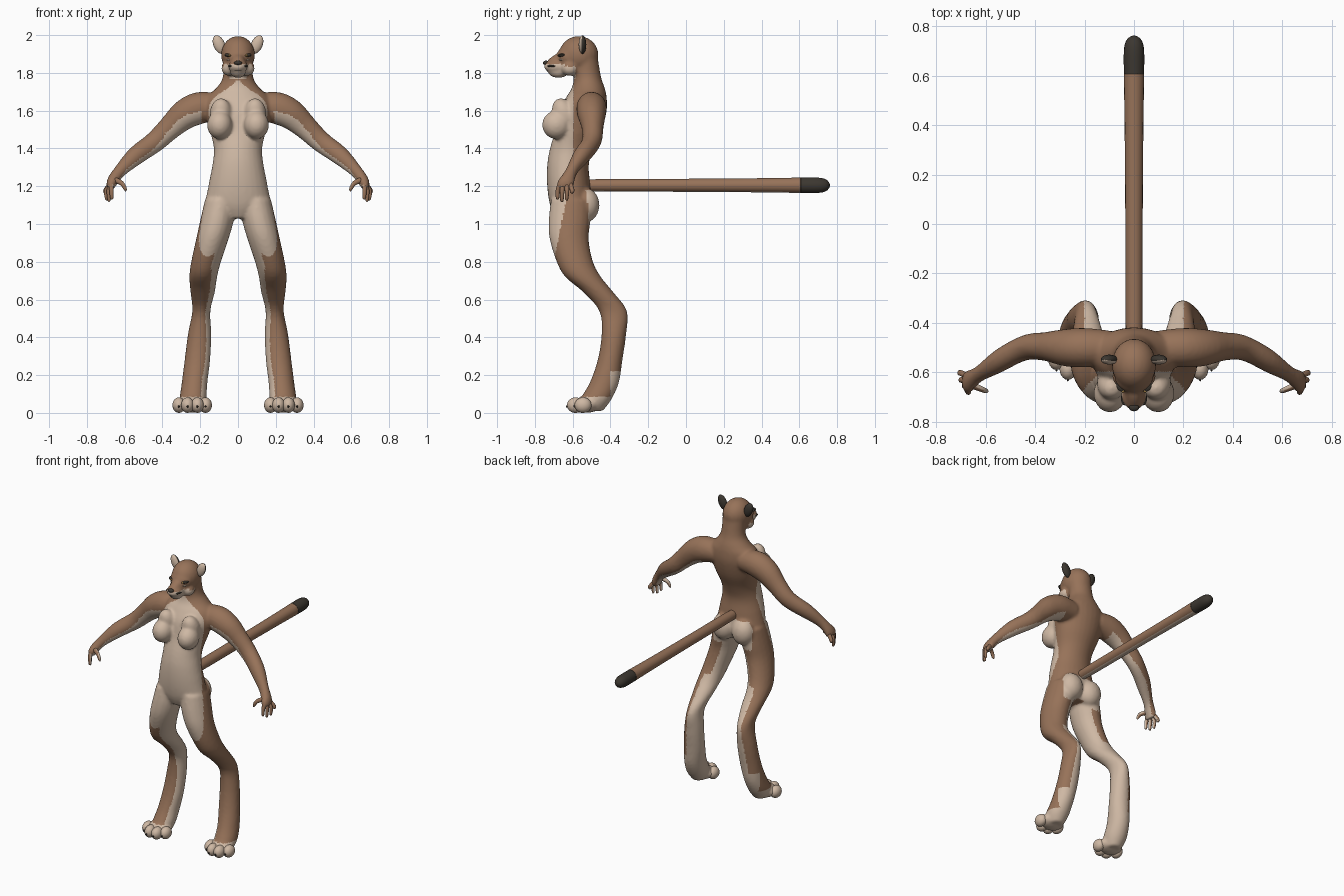
import bpy, bmesh, math
from mathutils import Vector, Matrix

cube = bpy.data.objects.get("Cube")
if cube:
    bpy.data.objects.remove(cube, do_unlink=True)

X, Y, Z = Vector((1, 0, 0)), Vector((0, 1, 0)), Vector((0, 0, 1))
BROWN, CREAM, DARK, AMBER = range(4)


def material(name, rgb):
    mat = bpy.data.materials.new(name)
    mat.use_nodes = True
    colour = (*rgb, 1)
    mat.diffuse_color = colour
    mat.node_tree.nodes["Principled BSDF"].inputs["Base Color"].default_value = colour
    return mat


MATERIALS = [material("brown fur", (.31, .17, .10)), material("cream fur", (.62, .48, .37)),
             material("dark fur", (.045, .038, .03)), material("amber eye", (.5, .3, .08))]


def spline(rows, steps=4):
    """Smooth interpolation through rows of numbers."""
    result = []
    last = len(rows) - 1
    for i in range(last):
        quad = [rows[max(0, i - 1)], rows[i], rows[i + 1], rows[min(last, i + 2)]]
        for k in range(steps):
            t = k / steps
            result.append([b + .5 * t * (c - a + t * (2 * a - 5 * b + 4 * c - d
                           + t * (3 * (b - c) + d - a))) for a, b, c, d in zip(*quad)])
    return result + [list(rows[-1])]


def loft(bm, rows, u, v=None, sides=20, steps=4):
    """Elliptic sections (x, y, z, radius_u, radius_v); without v they follow the path."""
    rows = spline(rows, steps)
    points = [Vector(r[:3]) for r in rows]
    rings = []
    for i, row in enumerate(rows):
        tangent = points[min(i + 1, len(rows) - 1)] - points[max(i - 1, 0)]
        side = v or tangent.cross(u).normalized()
        ring = []
        for k in range(sides):
            angle = math.tau * k / sides
            ring.append(bm.verts.new(points[i] + u * max(row[3], .001) * math.cos(angle)
                                     + side * max(row[4], .001) * math.sin(angle)))
        rings.append(ring)
    for a, b in zip(rings, rings[1:]):
        for k in range(sides):
            n = (k + 1) % sides
            bm.faces.new((a[k], a[n], b[n], b[k]))
    bm.faces.new(rings[0][::-1])
    bm.faces.new(rings[-1])


def ball(bm, centre, radii, tilt=0, axis="Y"):
    matrix = Matrix.Translation(centre) @ Matrix.Rotation(tilt, 4, axis) @ Matrix.Diagonal((*radii, 1))
    bmesh.ops.create_uvsphere(bm, u_segments=20, v_segments=14, radius=1, matrix=matrix)


def make(name, bm, rule):
    """Turn a bmesh into a smooth object; rule is a colour or a function of centre and normal."""
    bmesh.ops.recalc_face_normals(bm, faces=bm.faces)
    mesh = bpy.data.meshes.new(name)
    bm.to_mesh(mesh)
    bm.free()
    obj = bpy.data.objects.new(name, mesh)
    bpy.context.collection.objects.link(obj)
    paint(obj, rule)
    return obj


def paint(obj, rule):
    mesh = obj.data
    mesh.materials.clear()
    for mat in MATERIALS:
        mesh.materials.append(mat)
    for face in mesh.polygons:
        face.use_smooth = True
        face.material_index = rule(face.center, face.normal) if callable(rule) else rule


def single(name, centre, radii, rule, tilt=0, axis="Y"):
    bm = bmesh.new()
    ball(bm, centre, radii, tilt, axis)
    return make(name, bm, rule)


# Body: overlapping volumes fused into one skin
body = bmesh.new()
# torso and neck: height, front, back, half width
TORSO = [(1.03, -.69, -.53, .07), (1.1, -.72, -.50, .165), (1.2, -.735, -.505, .157),
         (1.31, -.735, -.515, .136), (1.4, -.72, -.49, .128), (1.5, -.69, -.445, .15),
         (1.6, -.67, -.42, .172), (1.67, -.635, -.42, .165), (1.72, -.605, -.43, .115),
         (1.78, -.595, -.45, .08), (1.9, -.61, -.47, .078)]
loft(body, [(0, (f + b) / 2, z, w, (b - f) / 2) for z, f, b, w in TORSO], X, Y, 28)

# head, muzzle and jaw
ball(body, (0, -.568, 1.895), (.09, .105, .1))
ball(body, (0, -.62, 1.885), (.078, .065, .062))
ball(body, (0, -.67, 1.868), (.038, .075, .036), .4, "X")
ball(body, (0, -.69, 1.835), (.053, .063, .037))
ball(body, (0, -.675, 1.805), (.042, .055, .032))

# leg: height, inner, outer, front, back
LEG = [(1.13, .01, .175, -.715, -.5), (1.02, .022, .2, -.727, -.505), (.92, .05, .222, -.722, -.515),
       (.8, .09, .248, -.685, -.492), (.72, .11, .258, -.64, -.45), (.64, .122, .252, -.545, -.385),
       (.54, .146, .242, -.46, -.312), (.42, .142, .265, -.447, -.316), (.28, .147, .283, -.468, -.336),
       (.16, .162, .298, -.51, -.355), (.07, .168, .308, -.56, -.395), (.01, .19, .285, -.56, -.44)]
# arm: position, depth radius, thickness radius
ARM = [(.1, -.5, 1.62, .07, .07), (.2, -.5, 1.615, .08, .085), (.28, -.5, 1.58, .075, .08),
       (.36, -.495, 1.51, .058, .064), (.44, -.5, 1.435, .052, .056), (.54, -.55, 1.362, .05, .05),
       (.625, -.605, 1.28, .034, .034), (.665, -.635, 1.225, .045, .03), (.675, -.64, 1.19, .045, .02)]
for s in (1, -1):
    loft(body, [(s * (i + o) / 2, (f + b) / 2, z, (o - i) / 2, (b - f) / 2)
                for z, i, o, f, b in LEG], X, Y)
    loft(body, [(s * x, *rest) for x, *rest in ARM], Y)
    ball(body, (s * .097, -.685, 1.525), (.067, .077, .076))
    ball(body, (s * .09, -.645, 1.58), (.06, .06, .09), .4, "X")
    ball(body, (s * .075, -.53, 1.1), (.078, .072, .09))
    ball(body, (s * .045, -.615, 1.825), (.044, .045, .042))
    ball(body, (s * .24, -.525, .045), (.085, .07, .045))


def body_colour(c, n):
    side = 1 if c.x > 0 else -1
    out, width = n.x * side, abs(c.x)
    if c.z > 1.77:                                      # face and throat
        limit = 1.845 if c.y < -.64 else 1.835
        return CREAM if c.y < -.585 and c.z < limit else BROWN
    if width > .19 and c.z > 1.08 and c.z > 1.95 - 3 * width:   # arms, pale below
        return CREAM if n.z + .25 * n.y < -.4 else BROWN
    if c.z > 1.3:                                       # chest and belly
        return CREAM if c.y < -.595 else BROWN
    if c.z < .085:
        return CREAM
    if c.z < .76:                                       # lower leg, pale inside and behind
        heel = c.z < .22 and c.y > -.4
        return CREAM if heel or .5 * n.y - out > .2 else BROWN
    if .99 < c.z < 1.18 and c.y > -.53 and width < .15:  # seat
        return CREAM
    edge = -.6 - .2 * (1.3 - c.z)
    return CREAM if c.y < edge or (c.z < 1.05 and out < -.45) else BROWN


skin = make("body", body, BROWN)
remesh = skin.modifiers.new("fuse", "REMESH")
remesh.mode = "VOXEL"
remesh.voxel_size = .009
smooth = skin.modifiers.new("soften", "SMOOTH")
smooth.factor = .5
smooth.iterations = 7
graph = bpy.context.evaluated_depsgraph_get()
fused = bpy.data.meshes.new_from_object(skin.evaluated_get(graph))
skin.modifiers.clear()
skin.data = fused
paint(skin, body_colour)


# Tail with dark tip and pale underside
def tail_colour(c, n):
    return DARK if c.y > .6 else CREAM if n.z < -.8 else BROWN


tail = bmesh.new()
TAIL = [(-.54, .03), (-.4, .034), (0, .035), (.4, .038), (.59, .041), (.61, .041),
        (.7, .041), (.74, .032), (.757, .016), (.762, .002)]
loft(tail, [(0, y, 1.205, r, r) for y, r in TAIL], X, Z, 18)
make("tail", tail, tail_colour)

# Nose and mouth
single("nose", (0, -.742, 1.853), (.021, .015, .012), DARK)
single("mouth", (0, -.713, 1.812), (.03, .026, .003), DARK)

for s, label in ((1, "left"), (-1, "right")):
    # ear: dark behind, pale in front
    single(label + "_ear", (s * .1, -.548, 1.95), (.03, .02, .052),
           lambda c, n: DARK if n.y > -.25 else CREAM, s * .4)
    # eye with dark rim, brow stripe and whisker patch
    single(label + "_eye_rim", (s * .045, -.652, 1.892), (.027, .026, .01), DARK, s * -.15)
    single(label + "_iris", (s * .045, -.658, 1.892), (.011, .024, .007), AMBER)
    single(label + "_cheek_mark", (s * .04, -.652, 1.868), (.022, .02, .008), CREAM, s * -.2)
    single(label + "_whisker_patch", (s * .036, -.706, 1.836), (.017, .027, .008), DARK)

    # fingers and thumb
    hand = bmesh.new()
    for y, reach, tip in ((-.602, .7, 1.16), (-.63, .695, 1.125), (-.655, .682, 1.118), (-.678, .668, 1.13)):
        knuckle = .64 + .5 * (y - .0) + .34
        loft(hand, [(s * .672, y * .7 - .192, 1.215, .013, .015), (s * (reach + .002), y, 1.178, .012, .012),
                    (s * reach, y - .002, tip + .008, .009, .009), (s * (reach - .003), y, tip, .002, .002)],
             Y, sides=10)
    loft(hand, [(s * .655, -.65, 1.235, .016, .016), (s * .615, -.668, 1.215, .012, .013),
                (s * .597, -.675, 1.185, .009, .009), (s * .595, -.675, 1.172, .002, .002)], Y, sides=10)
    make(label + "_fingers", hand, lambda c, n, s=s: CREAM if n.x * s < -.4 else BROWN)

    # toes and claws
    toes, claws = bmesh.new(), bmesh.new()
    for x, y in ((.172, -.55), (.215, -.585), (.267, -.585), (.313, -.545)):
        ball(toes, (s * x, y, .041), (.034, .045, .041))
        ball(claws, (s * x, y - .041, .034), (.005, .01, .007))
    make(label + "_toes", toes, CREAM)
    make(label + "_claws", claws, DARK)
